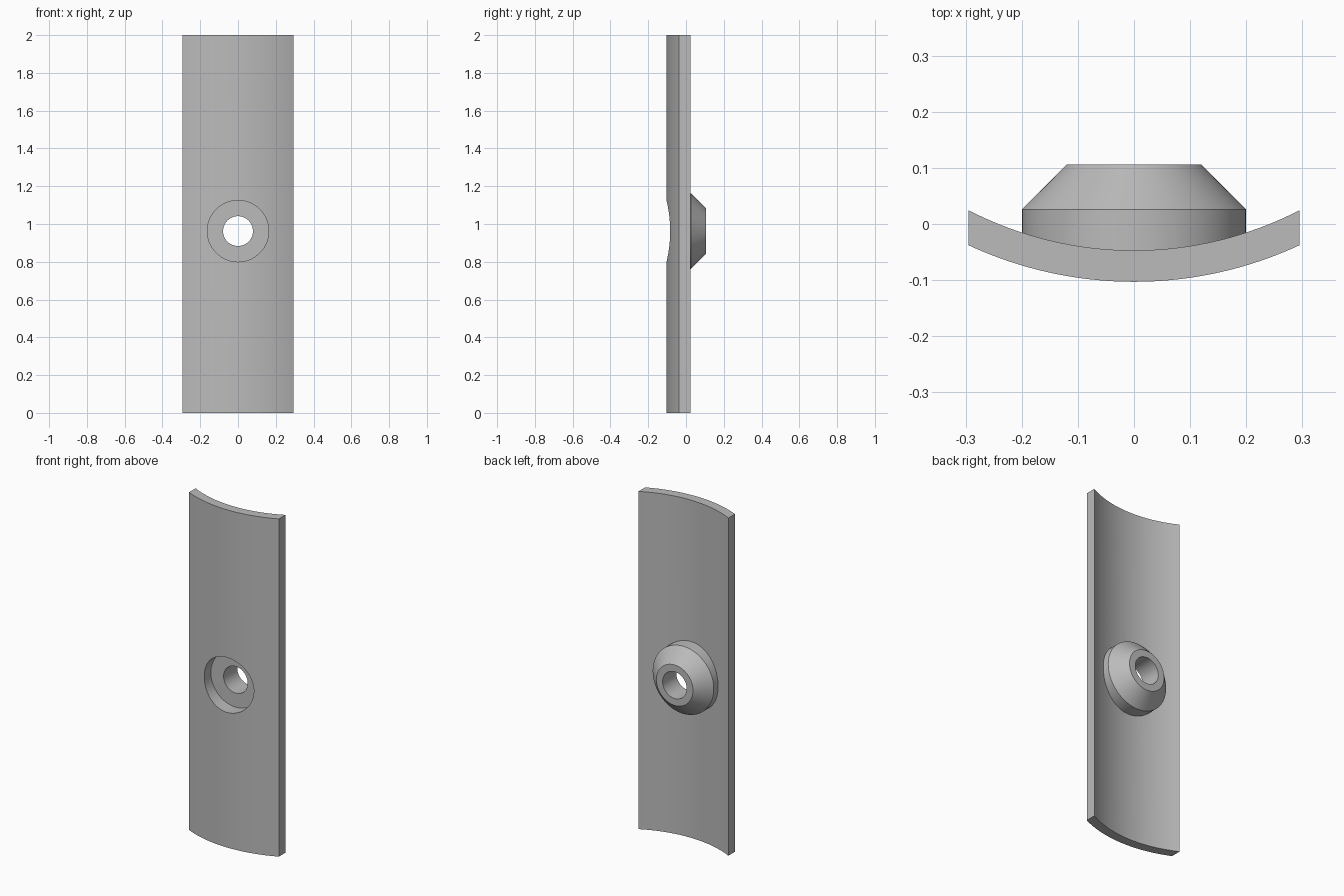
import bpy, bmesh
from math import asin, sin, cos, tau

cube = bpy.data.objects.get("Cube")
if cube:
    bpy.data.objects.remove(cube, do_unlink=True)

HOLE_Z = 0.9625           # height of the mounting hole
ARC_Y = 0.597             # axis of the curved plate
R_OUT, R_IN, HALF_W = 0.70, 0.644, 0.295

grey = bpy.data.materials.new("plain grey")
grey.use_nodes = True
colour = (0.5, 0.5, 0.5, 1)
grey.diffuse_color = colour
grey.node_tree.nodes["Principled BSDF"].inputs["Base Color"].default_value = colour


def finish(name, bm):
    bmesh.ops.recalc_face_normals(bm, faces=bm.faces)
    mesh = bpy.data.meshes.new(name)
    bm.to_mesh(mesh)
    bm.free()
    mesh.materials.append(grey)
    obj = bpy.data.objects.new(name, mesh)
    bpy.context.collection.objects.link(obj)
    return obj


def lathe(name, profile, sides=96):
    """Closed solid turned about the y axis through the hole; profile is (radius, y)."""
    bm = bmesh.new()
    rings = [[bm.verts.new((r * cos(tau * i / sides), y, HOLE_Z + r * sin(tau * i / sides)))
              for i in range(sides)] for r, y in profile]
    for a, b in zip(rings, rings[1:]):
        for i in range(sides):
            j = (i + 1) % sides
            bm.faces.new((a[i], a[j], b[j], b[i]))
    bm.faces.new(rings[0])
    bm.faces.new(rings[-1])
    return finish(name, bm)


def arc(radius, steps=32):
    half = asin(HALF_W / radius)
    angles = [half * (2 * i / steps - 1) for i in range(steps + 1)]
    return [(radius * sin(a), ARC_Y - radius * cos(a)) for a in angles]


def combine(target, other, operation):
    mod = target.modifiers.new(operation, 'BOOLEAN')
    mod.operation = operation
    mod.solver = 'EXACT'
    mod.object = other
    bpy.context.view_layer.objects.active = target
    bpy.ops.object.modifier_apply(modifier=mod.name)
    bpy.data.objects.remove(other, do_unlink=True)


# Curved plate: arc section pulled straight up
bm = bmesh.new()
section = bm.faces.new([bm.verts.new((x, y, 0)) for x, y in arc(R_OUT) + arc(R_IN)[::-1]])
top = bmesh.ops.extrude_face_region(bm, geom=[section], use_keep_orig=True)
bmesh.ops.translate(bm, vec=(0, 0, 2),
                    verts=[v for v in top["geom"] if isinstance(v, bmesh.types.BMVert)])
plate = finish("curved_plate_with_boss", bm)

# Chamfered boss on the back
boss = lathe("boss", [(0.2, -0.055), (0.2, 0.026), (0.12, 0.106)])
combine(plate, boss, 'UNION')

# Stepped bore: wide recess in front, narrow hole through
bore = lathe("bore_cutter", [(0.1625, -0.3), (0.1625, -0.022), (0.079, -0.022), (0.079, 0.3)])
bore.hide_render = True
combine(plate, bore, 'DIFFERENCE')

# Smooth curves, crisp edges
bpy.ops.object.select_all(action='DESELECT')
plate.select_set(True)
bpy.context.view_layer.objects.active = plate
bpy.ops.object.shade_smooth_by_angle(angle=0.5)
